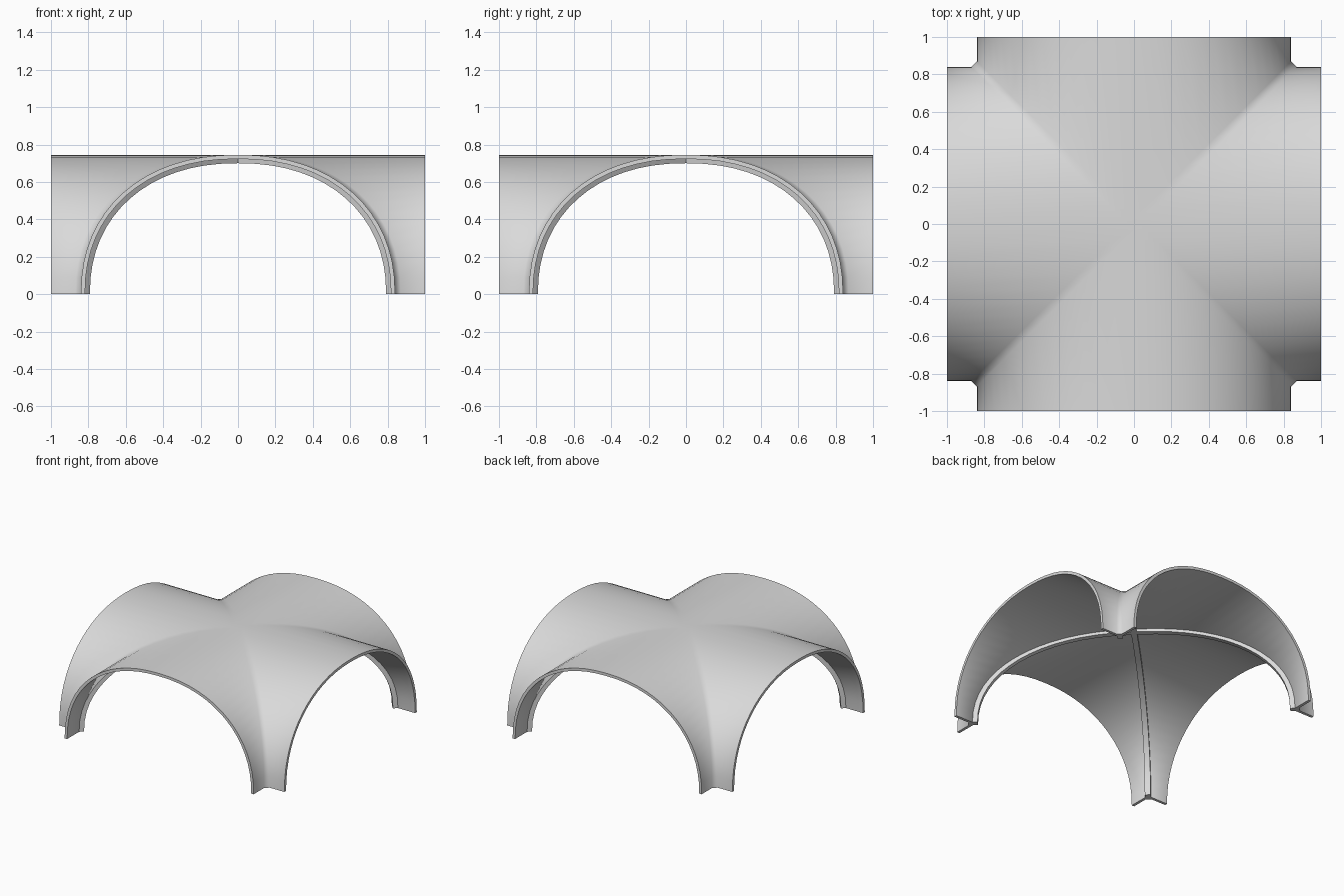
import bpy, bmesh, math
from mathutils import Vector, Matrix

cube = bpy.data.objects.get("Cube")
if cube:
    bpy.data.objects.remove(cube, do_unlink=True)

# Sizes: each arch is a half width and a rise
SEG = 16                       # segments per half arch
OUTER = (0.84, 0.745)          # top of the shell
INNER = (0.818, 0.723)         # underside of the shell
RIB_TOP = (0.83, 0.735)        # buried in the shell
RIB_BOTTOM = (0.792, 0.70)     # underside of the diagonal ribs
CHAMFER = 0.03                 # softened groin along each diagonal
FULLNESS = 0.91                # below 1 is fuller than an ellipse

stone = bpy.data.materials.new("plain grey")
stone.use_nodes = True
grey = (0.7, 0.7, 0.7, 1)
stone.diffuse_color = grey
bsdf = stone.node_tree.nodes["Principled BSDF"]
bsdf.inputs["Base Color"].default_value = grey
bsdf.inputs["Roughness"].default_value = 0.8


def arch_row(bm, k, arch, rim=False):
    """Arch k turned about z: along the open rim, or along the two groins."""
    a, b = arch
    turn = Matrix.Rotation(k * math.pi / 2, 3, 'Z')
    row = []
    for i in range(-SEG, SEG + 1):
        t = abs(i) / SEG * math.pi / 2
        x = math.copysign(a * math.sin(t) ** FULLNESS, i)
        z = b * max(0, math.cos(t)) ** FULLNESS
        y = 1 if rim else abs(x) + CHAMFER
        row.append(bm.verts.new(turn @ Vector((x, y, z))))
    return row


def bridge(bm, r, s):
    for i in range(len(r) - 1):
        bm.faces.new((r[i], r[i + 1], s[i + 1], s[i]))


def groins(bm, tops, bottoms):
    """Diagonal strips above and below, their feet and the crown patches."""
    for rows in (tops, bottoms):
        for k in range(4):
            bridge(bm, rows[k][SEG:], rows[k - 1][SEG::-1])
        bm.faces.new([row[SEG] for row in rows])
    for k in range(4):
        bm.faces.new((tops[k][-1], bottoms[k][-1],
                      bottoms[k - 1][0], tops[k - 1][0]))


def finish(bm, name):
    bmesh.ops.recalc_face_normals(bm, faces=bm.faces)
    mesh = bpy.data.meshes.new(name)
    bm.to_mesh(mesh)
    bm.free()
    mesh.materials.append(stone)
    obj = bpy.data.objects.new(name, mesh)
    bpy.context.collection.objects.link(obj)
    bpy.ops.object.select_all(action='DESELECT')
    obj.select_set(True)
    bpy.context.view_layer.objects.active = obj
    bpy.ops.object.shade_smooth_by_angle(angle=math.radians(50))


# Thin shell: four crossing half arches
bm = bmesh.new()
tops, bottoms = [], []
for k in range(4):
    arm = [arch_row(bm, k, OUTER, True), arch_row(bm, k, OUTER),
           arch_row(bm, k, INNER), arch_row(bm, k, INNER, True)]
    bridge(bm, arm[0], arm[1])     # outer skin
    bridge(bm, arm[2], arm[3])     # inner skin
    bridge(bm, arm[3], arm[0])     # open rim
    for end in (0, -1):            # feet
        bm.faces.new([row[end] for row in arm])
    tops.append(arm[1])
    bottoms.append(arm[2])
groins(bm, tops, bottoms)
finish(bm, "vault_shell")

# Diagonal ribs under the groins, meeting at the crown
bm = bmesh.new()
tops = [arch_row(bm, k, RIB_TOP) for k in range(4)]
bottoms = [arch_row(bm, k, RIB_BOTTOM) for k in range(4)]
for top, bottom in zip(tops, bottoms):
    bridge(bm, top, bottom)        # rib sides
groins(bm, tops, bottoms)
finish(bm, "diagonal_ribs")
